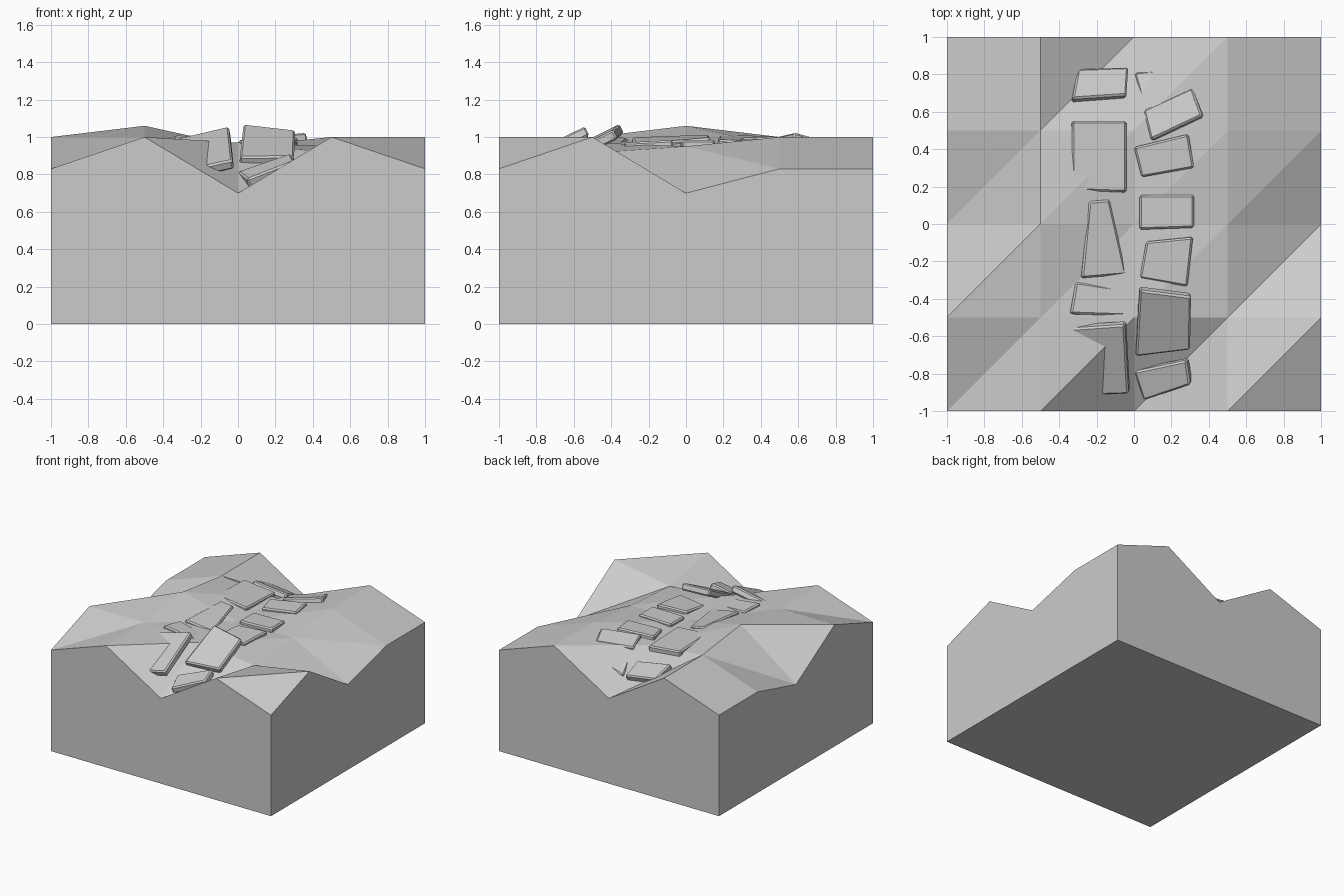
import bpy, bmesh
from mathutils import Vector

if "Cube" in bpy.data.objects:
    bpy.data.objects.remove(bpy.data.objects["Cube"])


def make_object(name, bm):
    bmesh.ops.recalc_face_normals(bm, faces=bm.faces)
    mesh = bpy.data.meshes.new(name)
    bm.to_mesh(mesh)
    bm.free()
    obj = bpy.data.objects.new(name, mesh)
    bpy.context.collection.objects.link(obj)
    return obj


# Ground block: 4 x 4 facets, heights by row from front (-y) to back
HEIGHTS = [
    [0.83, 1.00, 0.70, 1.00, 0.83],
    [1.00, 1.00, 0.97, 0.915, 1.00],
    [0.70, 1.06, 0.95, 0.95, 0.70],
    [0.83, 1.00, 0.95, 1.00, 0.83],
    [0.83, 1.00, 0.70, 1.00, 0.83],
]
bm = bmesh.new()
grid = [[bm.verts.new((-1 + i * 0.5, -1 + j * 0.5, h)) for i, h in enumerate(row)]
        for j, row in enumerate(HEIGHTS)]
for j in range(4):
    for i in range(4):
        a, b = grid[j][i], grid[j][i + 1]
        c, d = grid[j + 1][i + 1], grid[j + 1][i]
        bm.faces.new((a, b, c))
        bm.faces.new((a, c, d))

# Side walls and base
base = [bm.verts.new((x, y, 0)) for x, y in ((-1, -1), (1, -1), (1, 1), (-1, 1))]
rims = [grid[0], [r[4] for r in grid], grid[4][::-1], [r[0] for r in grid][::-1]]
for k, rim in enumerate(rims):
    bm.faces.new([base[k], base[(k + 1) % 4]] + rim[::-1])
bm.faces.new(base)
make_object("ground_block", bm)


# Paving stones: plan outline, top height at centre, slope along x and y
def stone(name, outline, height, slope_x, slope_y, thick=0.055):
    cx = sum(p[0] for p in outline) / 4
    cy = sum(p[1] for p in outline) / 4
    normal = Vector((-slope_x, -slope_y, 1)).normalized()
    bm = bmesh.new()
    top = []
    for x, y in outline:
        z = height + slope_x * (x - cx) + slope_y * (y - cy)
        top.append(bm.verts.new((x, y, z)))
    bottom = [bm.verts.new(v.co - normal * thick) for v in top]
    bm.faces.new(top)
    bm.faces.new(bottom[::-1])
    for k in range(4):
        n = (k + 1) % 4
        bm.faces.new((top[k], bottom[k], bottom[n], top[n]))
    bmesh.ops.bevel(bm, geom=bm.edges[:], offset=0.01, segments=1, affect='EDGES')
    make_object(name, bm)


LEFT = [
    (((-.33, .67), (-.04, .69), (-.03, .84), (-.30, .83)), .89, -.12, -.45),
    (((-.33, .18), (-.04, .17), (-.04, .55), (-.33, .55)), .993, -.10, -.04),
    (((-.28, -.29), (-.04, -.27), (-.13, .13), (-.24, .12)), .993, -.16, .05),
    (((-.34, -.48), (-.05, -.49), (-.04, -.35), (-.31, -.31)), .985, -.14, -.08),
    (((-.32, -.92), (-.03, -.91), (-.05, -.54), (-.34, -.56)), .935, .20, .50),
]
RIGHT = [
    (((.06, .60), (.33, .66), (.28, .84), (.00, .81)), .915, .40, -.40),
    (((.09, .45), (.365, .58), (.31, .73), (.05, .61)), .99, .20, -.20),
    (((.04, .25), (.32, .30), (.29, .48), (.00, .41)), .99, .06, .05),
    (((.03, -.03), (.32, -.02), (.32, .155), (.03, .155)), .98, .03, 0),
    (((.03, -.29), (.285, -.335), (.315, -.07), (.065, -.095)), .975, .02, .05),
    (((.01, -.71), (.30, -.675), (.305, -.39), (.03, -.355)), .975, -.05, .50),
    (((.05, -.945), (.30, -.86), (.28, -.73), (.00, -.79)), .845, .27, .35),
]
for side, stones in (("left", LEFT), ("right", RIGHT)):
    for k, spec in enumerate(stones):
        stone(f"paving_stone_{side}_{k + 1}", *spec)
